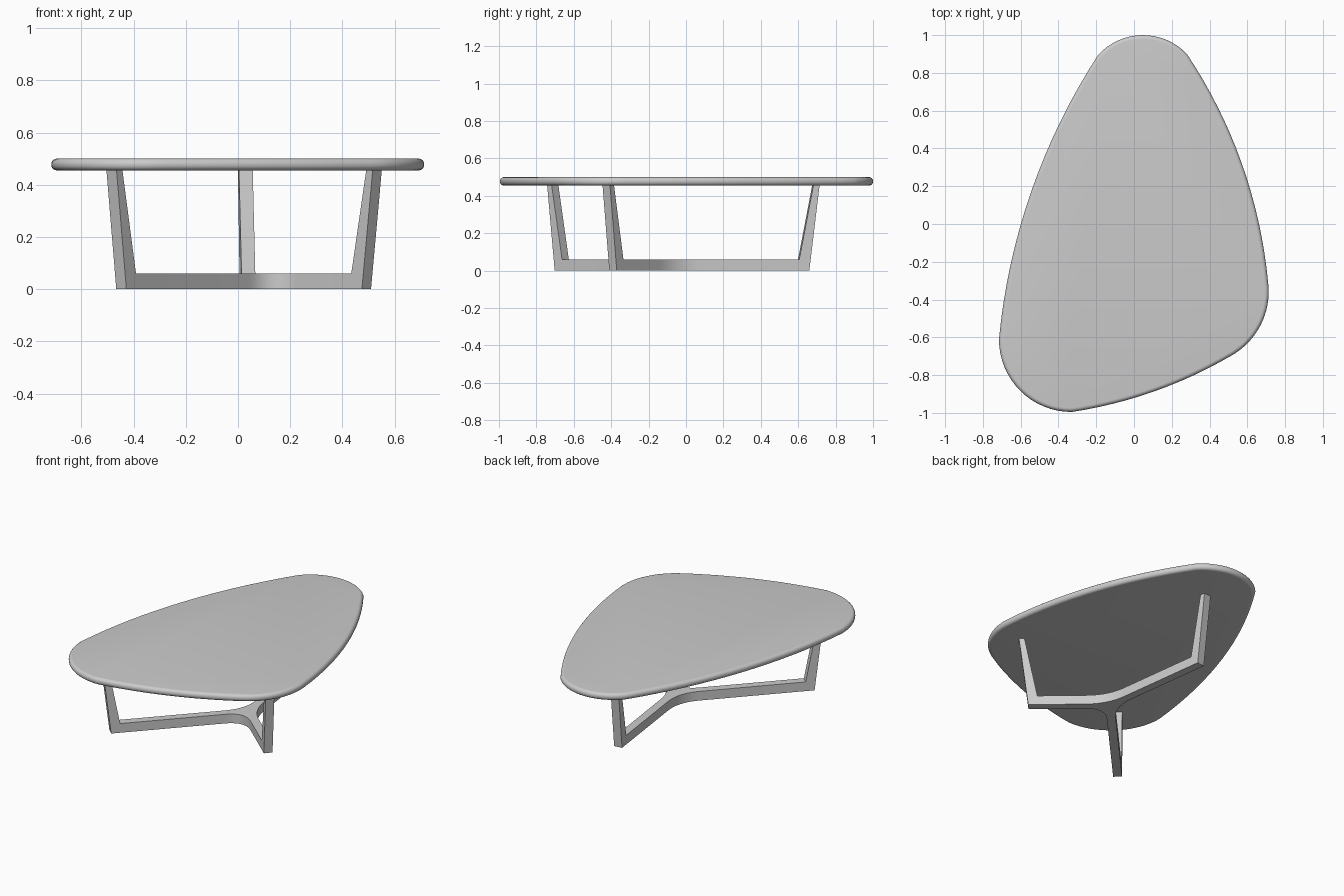
import bpy, bmesh, math
from mathutils import Vector
from mathutils.geometry import intersect_line_line_2d, intersect_line_line

if "Cube" in bpy.data.objects:
    bpy.data.objects.remove(bpy.data.objects["Cube"], do_unlink=True)

grey = bpy.data.materials.new("light grey")
grey.use_nodes = True
grey.diffuse_color = (0.6, 0.6, 0.6, 1)
grey.node_tree.nodes["Principled BSDF"].inputs["Base Color"].default_value = grey.diffuse_color


def finish(bm, name, angle):
    bmesh.ops.recalc_face_normals(bm, faces=bm.faces)
    mesh = bpy.data.meshes.new(name)
    bm.to_mesh(mesh)
    bm.free()
    mesh.materials.append(grey)
    obj = bpy.data.objects.new(name, mesh)
    bpy.context.collection.objects.link(obj)
    bpy.ops.object.select_all(action='DESELECT')
    bpy.context.view_layer.objects.active = obj
    obj.select_set(True)
    bpy.ops.object.shade_smooth_by_angle(angle=math.radians(angle))
    return obj


def arc(a, m, b, steps):
    """Points on the circle through a, m, b, without the last one."""
    a, m, b = Vector(a), Vector(m), Vector(b)
    u, v = m - a, b - a
    d = 2 * u.cross(v)
    c = a + Vector((v.y * u.length_squared - u.y * v.length_squared,
                    u.x * v.length_squared - v.x * u.length_squared)) / d
    turn = lambda p, q: math.atan2(p.cross(q), p.dot(q))
    sweep = turn(a - c, m - c) + turn(m - c, b - c)
    r, start = (a - c).length, math.atan2(a.y - c.y, a.x - c.x)
    return [c + r * Vector((math.cos(start + sweep * i / steps),
                            math.sin(start + sweep * i / steps))) for i in range(steps)]


# Tabletop: three tight corners joined by three shallow arcs, with a rounded rim
TOP, UNDER = 0.5, 0.455
knots = [(-0.19, 0.895), (0.05, 1.0), (0.28, 0.9), (0.56, 0.35), (0.71, -0.31),
         (0.668, -0.54), (0.51, -0.7), (0.11, -0.885), (-0.33, -0.995),
         (-0.6, -0.885), (-0.715, -0.61), (-0.545, 0.17)]
outline = []
for i in range(0, 12, 2):
    outline += arc(knots[i], knots[i + 1], knots[(i + 2) % 12], 16)
bm = bmesh.new()
base = bm.faces.new([bm.verts.new((p.x, p.y, UNDER)) for p in outline])
grown = bmesh.ops.extrude_face_region(bm, geom=[base], use_keep_orig=True)
bmesh.ops.translate(bm, vec=(0, 0, TOP - UNDER),
                    verts=[g for g in grown["geom"] if isinstance(g, bmesh.types.BMVert)])
rim = [e for e in bm.edges if abs(e.verts[0].co.z - e.verts[1].co.z) < 1e-4]
bmesh.ops.bevel(bm, geom=rim, offset=0.021, segments=6, profile=0.5, affect='EDGES')
finish(bm, "tabletop", 35)

# Base: three bars meeting in a filleted hub, each ending in a tapered leg
HUB = Vector((0.128, -0.07))
HALF, BAR, BACK = 0.0265, 0.06, -0.054
feet = [Vector(p) for p in ((0.033, 0.656), (-0.447, -0.684), (0.492, -0.39))]
dirs = [(f - HUB).normalized() for f in feet]
side = lambda d: Vector((-d.y, d.x)) * HALF
LEG = [(BACK, BAR), (0.022, UNDER), (0.055, UNDER), (0, 0), (BACK, 0)]

bm = bmesh.new()
plan, open_ends = [], []
for i in range(3):
    d, foot = dirs[i], feet[i]
    n, nd = dirs[(i + 1) % 3], feet[(i + 1) % 3]
    # Bar end, then the fillet towards the next bar
    open_ends.append(len(plan))
    plan += [foot + d * BACK - side(d), foot + d * BACK + side(d)]
    p, q = foot + side(d), nd - side(n)
    corner = intersect_line_line((*p, 0), (*(p - d), 0), (*q, 0), (*(q - n), 0))[0].to_2d()
    reach = 0.13
    a, b = corner + d * reach, corner + n * reach
    for k in range(13):
        t = k / 12
        w = 0.75 * math.sin(math.pi * t) ** 0 
        plan.append(a * (1 - t) ** 2 + corner * 2 * t * (1 - t) + b * t ** 2)

    # Leg prism, left open where it joins the bar
    rings = [[bm.verts.new((*(foot + d * s + side(d) * sgn), z)) for s, z in LEG]
             for sgn in (-1, 1)]
    for ring in rings:
        bm.faces.new(ring)
    for k in range(4):
        bm.faces.new([rings[0][k], rings[0][k + 1], rings[1][k + 1], rings[1][k]])

low, high = [[bm.verts.new((p.x, p.y, z)) for p in plan] for z in (0, BAR)]
bm.faces.new(low)
bm.faces.new(high)
for k in range(len(plan)):
    if k not in open_ends:
        j = (k + 1) % len(plan)
        bm.faces.new([low[k], low[j], high[j], high[k]])
bmesh.ops.remove_doubles(bm, verts=bm.verts, dist=1e-4)
finish(bm, "leg_base", 25)
